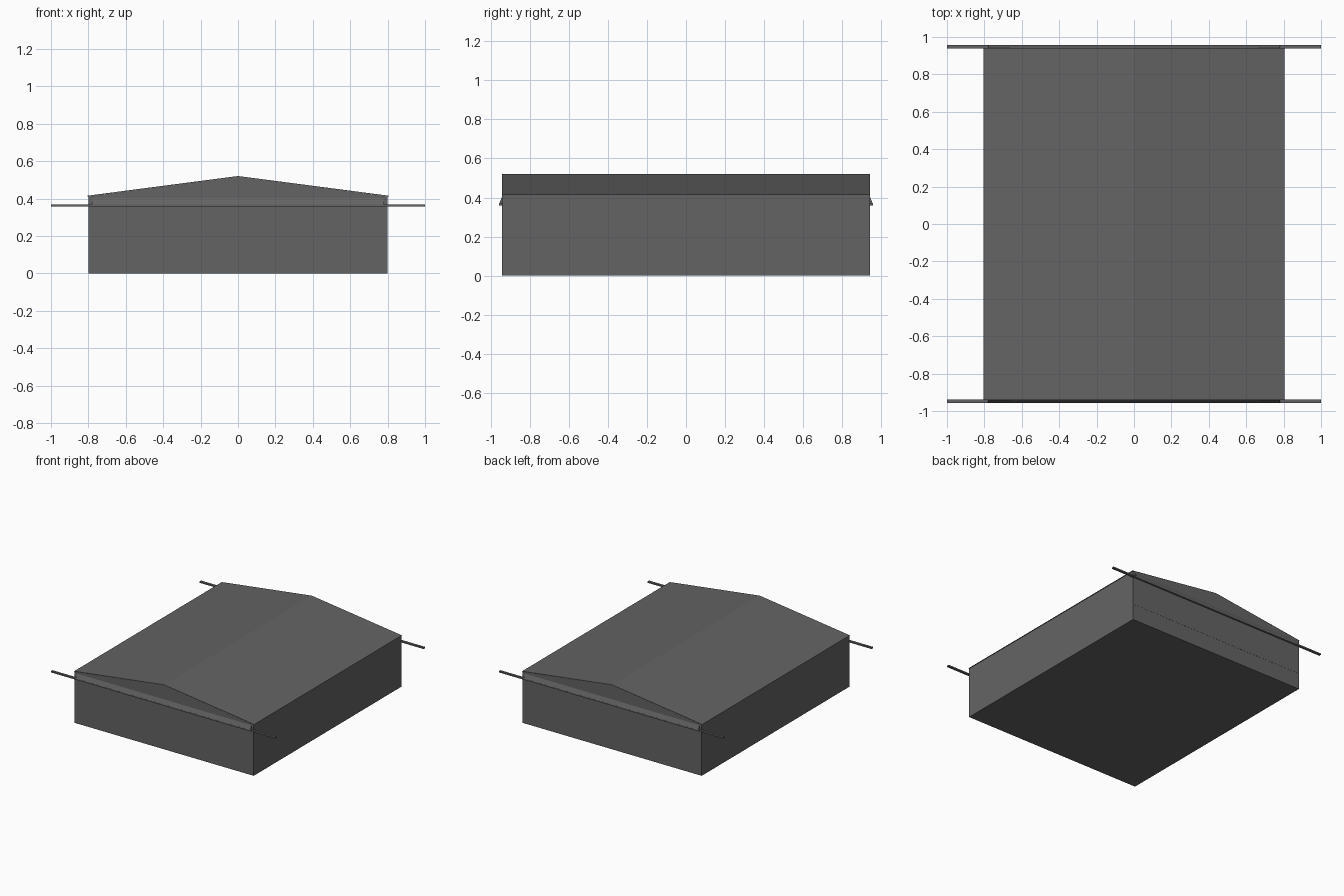
import bpy, bmesh

if "Cube" in bpy.data.objects:
    bpy.data.objects.remove(bpy.data.objects["Cube"])

grey = bpy.data.materials.new("dark grey")
grey.diffuse_color = (0.127, 0.127, 0.127, 1)
grey.use_nodes = True
grey.node_tree.nodes["Principled BSDF"].inputs["Base Color"].default_value = grey.diffuse_color


def extrude(name, profile, axis, a, b):
    """Closed prism: 2D profile swept along x or y from a to b."""
    bm = bmesh.new()
    place = (lambda p, t: (t, p[0], p[1])) if axis == 'x' else (lambda p, t: (p[0], t, p[1]))
    v0 = [bm.verts.new(place(p, a)) for p in profile]
    v1 = [bm.verts.new(place(p, b)) for p in profile]
    bm.faces.new(v0)
    bm.faces.new(v1)
    n = len(profile)
    for i in range(n):
        j = (i + 1) % n
        bm.faces.new((v0[i], v0[j], v1[j], v1[i]))
    bmesh.ops.recalc_face_normals(bm, faces=bm.faces)
    me = bpy.data.meshes.new(name)
    bm.to_mesh(me)
    bm.free()
    me.materials.append(grey)
    ob = bpy.data.objects.new(name, me)
    bpy.context.collection.objects.link(ob)
    return ob


W, D, EAVE, RIDGE = 0.80, 0.942, 0.412, 0.517

# hall walls with gable ends
extrude("walls", [(-W, 0), (W, 0), (W, EAVE), (0, RIDGE), (-W, EAVE)], 'y', -D, D)

# thin pitched roof sheet
t = 0.004
extrude("roof", [(-W - t, EAVE), (0, RIDGE), (W + t, EAVE),
                 (W + t, EAVE + t), (0, RIDGE + t), (-W - t, EAVE + t)], 'y', -D, D)

for s, side in ((-1, "front"), (1, "back")):
    # sloped canopy strip under each gable
    extrude(side + "_canopy", [(s * D, 0.36), (s * 0.957, 0.36),
                               (s * 0.957, 0.369), (s * D, 0.403)], 'x', -0.78, 0.78)
    # rail projecting past both side walls
    extrude(side + "_rail", [(s * 0.938, 0.359), (s * 0.957, 0.359),
                             (s * 0.957, 0.37), (s * 0.938, 0.37)], 'x', -1, 1)
    # nearly flush door panel
    extrude(side + "_panel", [(s * D, 0.13), (s * (D + 0.001), 0.13),
                              (s * (D + 0.001), 0.36), (s * D, 0.36)], 'x', -0.797, 0.797)
